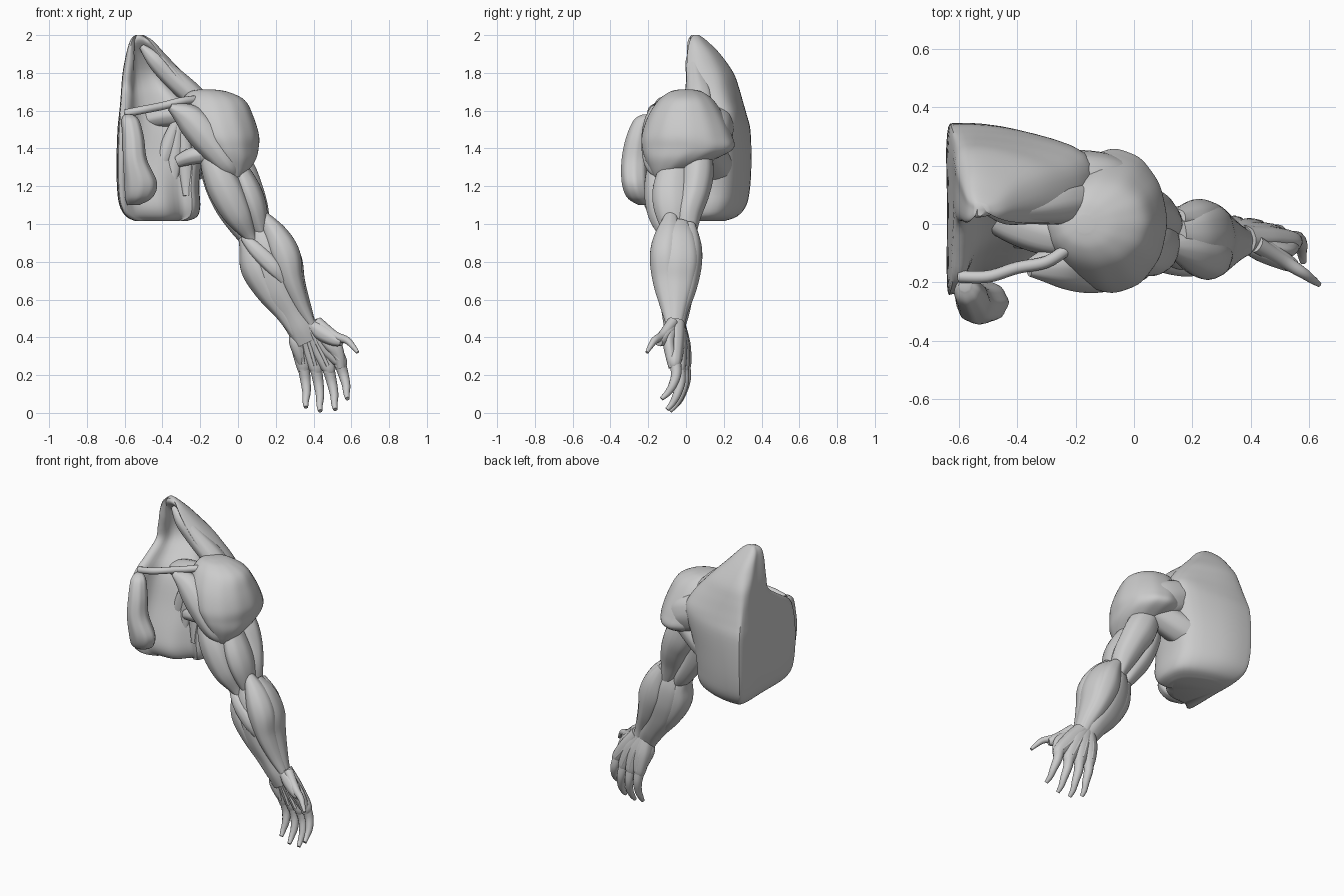
import bpy, bmesh, math
from mathutils import Vector


def spline(pts, n, closed=False):
    """Catmull-Rom through tuples of any length."""
    out, m = [], len(pts)
    for i in range(m if closed else m - 1):
        if closed:
            a, b, c, d = (pts[(i + k) % m] for k in (-1, 0, 1, 2))
        else:
            a, b, c, d = (pts[min(max(i + k, 0), m - 1)] for k in (-1, 0, 1, 2))
        for j in range(n):
            t = j / n
            out.append([0.5 * (2 * q + (r - p) * t + (2 * p - 5 * q + 4 * r - s) * t * t
                               + (3 * q - p - 3 * r + s) * t ** 3)
                        for p, q, r, s in zip(a, b, c, d)])
    if not closed:
        out.append(list(pts[-1]))
    return out


def skin(name, rings):
    """Join equal rings of points into a capped surface."""
    n = len(rings[0])
    verts = [p for r in rings for p in r]
    faces = [(i * n + j, i * n + (j + 1) % n, (i + 1) * n + (j + 1) % n, (i + 1) * n + j)
             for i in range(len(rings) - 1) for j in range(n)]
    faces += [tuple(reversed(range(n))), tuple(range(len(verts) - n, len(verts)))]
    me = bpy.data.meshes.new(name)
    me.from_pydata(verts, [], faces)
    bm = bmesh.new()
    bm.from_mesh(me)
    bmesh.ops.recalc_face_normals(bm, faces=bm.faces)
    bm.to_mesh(me)
    bm.free()
    bpy.context.collection.objects.link(bpy.data.objects.new(name, me))


def muscle(name, pts, ridge=0.015, k=8, flat=False, sides=32):
    """Loft ellipses along a path of (x, y, z, radius_side, radius_depth)."""
    path = spline(pts, 6)
    rings = []
    for i, p in enumerate(path):
        t = Vector(path[min(i + 1, len(path) - 1)][:3]) - Vector(path[max(i - 1, 0)][:3])
        t.normalize()
        s = Vector((1, 0, 0)) if flat else Vector((0, 1, 0)).cross(t).normalized()
        d = Vector((0, 1, 0)) if flat else t.cross(s)
        ring = []
        for j in range(sides):
            a = 2 * math.pi * j / sides
            f = 1 + ridge * math.cos(k * a)
            ring.append(Vector(p[:3]) + s * max(p[3], .003) * f * math.cos(a)
                        + d * max(p[4], .003) * f * math.sin(a))
        rings.append(ring)
    skin(name, rings)


def cord(name, pts, r, tip=0.5):
    """Thin round tendon, finger or strand, tapering to its tip."""
    m = len(pts) - 1
    muscle(name, [(*p, r * (1 - (1 - tip) * i / m), r * (1 - (1 - tip) * i / m))
                  for i, p in enumerate(pts)], ridge=0, sides=12)


# Back and shoulder blade block: flat inner cut, hollow front
# z, inner x, front y, back y, outer x, outer front y, outer back y, hollow y
rows = [(1.015, -.54, -.12, .20, -.27, -.04, .12, -.09),
        (1.04, -.59, -.18, .27, -.215, -.07, .17, -.13),
        (1.10, -.625, -.22, .32, -.20, -.09, .20, -.15),
        (1.20, -.638, -.235, .34, -.205, -.09, .22, -.13),
        (1.35, -.64, -.24, .346, -.19, -.07, .235, -.08),
        (1.50, -.635, -.225, .34, -.15, -.05, .245, -.03),
        (1.58, -.627, -.19, .32, -.14, -.03, .24, .02),
        (1.65, -.62, -.09, .30, -.17, -.01, .22, .08),
        (1.72, -.615, .00, .28, -.22, .00, .20, .13),
        (1.80, -.608, .01, .25, -.29, .00, .18, .14),
        (1.90, -.59, .005, .18, -.385, .00, .13, .09),
        (1.97, -.57, .01, .11, -.45, .01, .08, .03),
        (2.00, -.545, .03, .07, -.50, .03, .06, .03)]
rings = []
for z, xw, yf, yb, xl, lf, lb, ym in spline(rows, 4):
    w = xl - xw
    e = min(.03, .12 * w)
    ring = [(xw, yf + e), (xw, (yf + yb) / 2), (xw, yb - 1.3 * e), (xw + 1.4 * e, yb),
            (xw + .5 * w, .8 * yb + .2 * lb), (xl - e, lb), (xl, (lb + lf) / 2),
            (xl - e, lf + .01), (xl - .22 * w, lf + .02), (xw + .55 * w, ym),
            (xw + .22 * w, .7 * ym + .3 * yf), (xw + 1.6 * e, yf + .02), (xw + .6 * e, yf)]
    rings.append([(x, y, z) for x, y in spline(ring, 4, True)])
skin("back_block", rings)

# Curled chest flap at the front of the inner cut
muscle("chest_flap", [(-.555, -.22, 1.10, .03, .03), (-.525, -.25, 1.14, .07, .06),
                      (-.515, -.27, 1.22, .084, .068), (-.545, -.272, 1.34, .062, .067),
                      (-.555, -.255, 1.46, .055, .06), (-.57, -.23, 1.55, .045, .045),
                      (-.58, -.21, 1.58, .02, .02)], ridge=.03, flat=True)

# Collar bone and strands in the hollow
cord("collar_bone", [(-.60, -.18, 1.585), (-.5, -.18, 1.605), (-.4, -.15, 1.625),
                     (-.3, -.13, 1.65), (-.22, -.08, 1.66)], .021, 1)
muscle("neck_strand", [(-.51, .055, 1.94, .015, .02), (-.44, .045, 1.87, .045, .045),
                       (-.36, .05, 1.79, .055, .05), (-.25, .07, 1.69, .06, .07),
                       (-.17, .08, 1.62, .05, .06)])
muscle("blade_top", [(-.52, .06, 1.54, .04, .06), (-.4, .01, 1.57, .06, .08),
                     (-.27, -.03, 1.59, .07, .08), (-.15, -.03, 1.6, .06, .07)])
for i, (xa, za, xb, zb) in enumerate([(-.31, 1.58, -.43, 1.25), (-.31, 1.56, -.36, 1.15),
                                      (-.29, 1.56, -.27, 1.15)]):
    muscle(f"chest_strand_{i}", [(xa, -.06, za, .02, .02),
                                 ((xa + xb) / 2, -.055, (za + zb) / 2, .04, .03),
                                 (xb, -.075, zb, .02, .01)])
muscle("chest_stump", [(-.32, -.09, 1.33, .03, .03), (-.24, -.11, 1.36, .045, .05),
                       (-.12, -.13, 1.38, .05, .05)])
muscle("armpit_back", [(-.45, .2, 1.24, .08, .08), (-.26, .145, 1.32, .10, .10),
                       (-.06, .09, 1.41, .085, .085)])

# Shoulder cap, with its front and rear bands
muscle("shoulder_cap", [(-.17, .0, 1.713, .03, .03), (-.155, .0, 1.70, .10, .085),
                        (-.13, .0, 1.655, .165, .145), (-.11, .0, 1.57, .19, .20),
                        (-.085, .005, 1.47, .195, .237), (-.06, .01, 1.40, .168, .24),
                        (-.04, -.03, 1.345, .135, .185), (-.03, -.085, 1.29, .09, .105),
                        (-.01, -.125, 1.25, .03, .04)], ridge=.006, k=12, flat=True, sides=64)
muscle("shoulder_front", [(-.36, -.15, 1.62, .02, .03), (-.26, -.14, 1.56, .075, .075),
                          (-.16, -.15, 1.45, .085, .085), (-.06, -.155, 1.32, .06, .065),
                          (-.01, -.13, 1.25, .02, .02)])
muscle("shoulder_rear", [(-.38, .2, 1.55, .05, .05), (-.25, .175, 1.53, .10, .08),
                         (-.12, .145, 1.48, .12, .10), (.0, .11, 1.42, .08, .09)])

# Upper arm
muscle("biceps", [(-.17, -.09, 1.42, .04, .05), (-.12, -.12, 1.3, .075, .08),
                  (-.065, -.135, 1.18, .09, .085), (.0, -.125, 1.05, .075, .075),
                  (.06, -.1, .94, .035, .04), (.1, -.09, .87, .015, .02)])
muscle("inner_arm", [(-.14, .0, 1.42, .05, .06), (-.12, -.02, 1.28, .075, .09),
                     (-.06, -.02, 1.12, .075, .08), (.03, -.03, .97, .06, .07),
                     (.08, -.03, .88, .03, .04)])
muscle("triceps", [(-.08, .06, 1.44, .07, .07), (-.01, .06, 1.28, .10, .085),
                   (.045, .045, 1.17, .09, .08), (.09, .01, 1.05, .075, .07),
                   (.13, .0, .93, .04, .05)])
muscle("outer_arm", [(.0, -.06, 1.3, .05, .08), (.05, -.075, 1.18, .07, .10),
                     (.09, -.07, 1.07, .065, .095), (.13, -.06, .93, .03, .05)])

# Forearm
muscle("forearm_core", [(.1, -.04, 1.0, .04, .06), (.14, -.045, .9, .11, .10),
                        (.178, -.05, .78, .13, .11), (.22, -.055, .66, .115, .098),
                        (.285, -.055, .54, .085, .075), (.335, -.06, .45, .075, .055),
                        (.37, -.05, .38, .075, .045)])
muscle("outer_forearm", [(.13, -.08, 1.05, .025, .03), (.2, -.09, .94, .065, .075),
                         (.25, -.105, .83, .08, .085), (.285, -.1, .7, .06, .075),
                         (.34, -.085, .56, .04, .05), (.4, -.08, .45, .018, .02)])
muscle("side_forearm", [(.15, -.04, 1.0, .04, .06), (.22, -.045, .92, .06, .10),
                        (.265, -.045, .81, .072, .115), (.29, -.05, .69, .065, .10),
                        (.345, -.055, .55, .045, .06), (.395, -.06, .44, .025, .035)])
muscle("inner_forearm", [(.02, -.03, .97, .025, .03), (.065, -.05, .88, .06, .075),
                         (.1, -.06, .77, .085, .09), (.16, -.06, .65, .07, .08),
                         (.24, -.07, .53, .045, .05), (.3, -.07, .42, .025, .03)])
muscle("back_forearm", [(.15, .02, 1.0, .03, .03), (.2, .01, .9, .07, .07),
                        (.235, .005, .79, .085, .078), (.28, -.01, .66, .065, .065),
                        (.34, -.035, .52, .045, .04), (.38, -.04, .42, .03, .03)])
muscle("elbow_band", [(.03, -.1, .93, .02, .02), (.1, -.135, .86, .04, .03),
                      (.19, -.155, .77, .04, .025), (.24, -.145, .7, .02, .015)])

# Hand
muscle("palm_heel", [(.3, -.05, .44, .02, .02), (.305, -.05, .38, .035, .035),
                     (.325, -.035, .31, .03, .035), (.345, -.015, .24, .02, .02)])
muscle("thumb_base", [(.385, -.07, .47, .025, .03), (.44, -.09, .43, .045, .04),
                      (.51, -.125, .39, .036, .032), (.55, -.145, .375, .022, .022)])
cord("thumb", [(.42, -.07, .48), (.51, -.125, .41), (.575, -.165, .385), (.61, -.19, .35),
               (.634, -.207, .32)], .03, .3)
muscle("thumb_web", [(.44, -.075, .42, .04, .03), (.5, -.09, .365, .045, .03),
                     (.535, -.08, .3, .03, .028), (.545, -.07, .24, .022, .022)])
# Base x, base y, base z, then fingertip x, y, z
fingers = [("little", .345, -.01, .26, .36, -.06, .03), ("ring", .41, -.02, .25, .435, -.085, .01),
           ("middle", .475, -.038, .25, .515, -.10, .018), ("index", .535, -.06, .28, .58, -.13, .075)]
for name, xb, yb, zb, xt, yt, zt in fingers:
    dx, dy, dz = xt - xb, yt - yb, zt - zb
    wx = .35 + (xb - .44) * .3
    # Ray of the palm, then the curled finger
    muscle(f"{name}_palm", [(wx, -.055, .47, .05, .05), ((wx + xb) / 2, yb * .6 - .018, .37, .055, .045),
                            (xb, yb, zb, .04, .037), (xb + .1 * dx, yb, zb - .04, .028, .026)])
    cord(f"{name}_finger", [(xb, yb, zb), (xb + .35 * dx + .006, yb + .008, zb + .35 * dz),
                            (xb + .65 * dx + .008, yb + .15 * dy, zb + .65 * dz),
                            (xb + .88 * dx, yb + .55 * dy, zb + .86 * dz), (xt, yt, zt)], .033, .35)
    # Tendons on both faces of the hand
    for side, off in (("palm", -.04), ("back", .034)):
        cord(f"{name}_{side}_tendon", [(wx, -.055 + off, .48), ((wx + xb) / 2, yb * .6 - .018 + off * 1.1, .37),
                                       (xb, yb + off * .9, zb)], .011, .8)

# Smooth shading with crisp creases
for ob in bpy.data.objects:
    ob.select_set(True)
    bpy.context.view_layer.objects.active = ob
bpy.ops.object.shade_smooth_by_angle(angle=math.radians(45))
